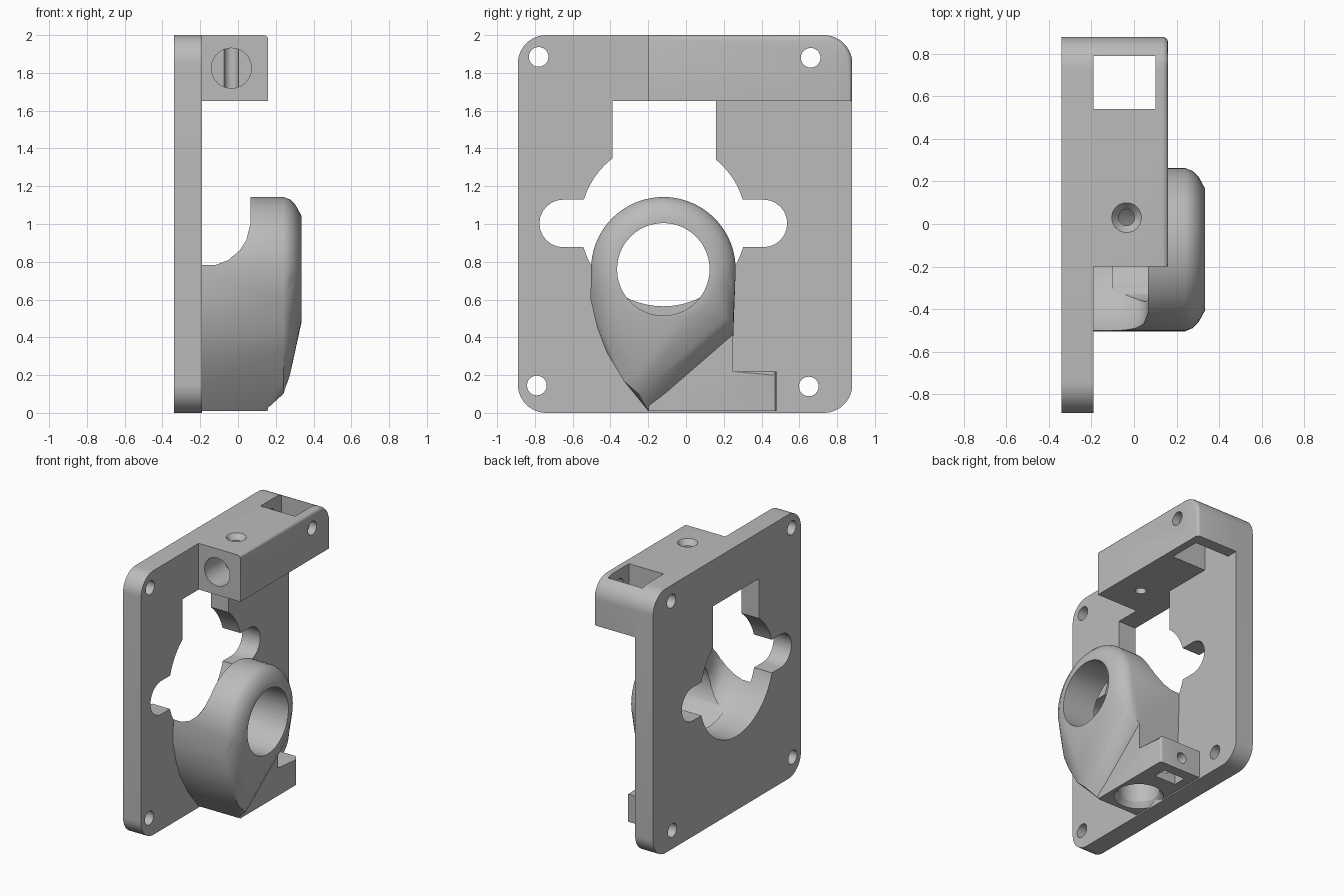
import bpy, bmesh, math
from mathutils import Matrix, Vector

cube = bpy.data.objects.get("Cube")
if cube:
    bpy.data.objects.remove(cube, do_unlink=True)

grey = bpy.data.materials.new("plain grey")
grey.use_nodes = True
COLOUR = (0.5, 0.5, 0.5, 1)
grey.diffuse_color = COLOUR
grey.node_tree.nodes["Principled BSDF"].inputs["Base Color"].default_value = COLOUR

BACK, FRONT = -0.34, -0.19          # plate faces along x
HEAD = (-0.12, 0.76)                # nozzle centre (y, z)
BORE = (-0.12, 1.0)                 # large opening centre (y, z)


def finish(name, bm):
    bmesh.ops.recalc_face_normals(bm, faces=bm.faces)
    mesh = bpy.data.meshes.new(name)
    bm.to_mesh(mesh)
    bm.free()
    mesh.materials.append(grey)
    obj = bpy.data.objects.new(name, mesh)
    bpy.context.collection.objects.link(obj)
    return obj


def arc(centre, r, a0, a1, n=12):
    steps = [math.radians(a0 + (a1 - a0) * i / n) for i in range(n + 1)]
    return [(centre[0] + r * math.cos(a), centre[1] + r * math.sin(a)) for a in steps]


def prism(name, pts, x0, x1, bevel=None):
    """Extrude a (y, z) outline along x; bevel holds the width and a test for rim edges."""
    bm = bmesh.new()
    face = bm.faces.new([bm.verts.new((x0, y, z)) for y, z in pts])
    ext = bmesh.ops.extrude_face_region(bm, geom=[face])
    verts = [v for v in ext["geom"] if isinstance(v, bmesh.types.BMVert)]
    bmesh.ops.translate(bm, verts=verts, vec=(x1 - x0, 0, 0))
    if bevel:
        rim = [e for e in bm.edges if all(abs(v.co.x - x1) < 1e-5 for v in e.verts)
               and bevel[1]((e.verts[0].co + e.verts[1].co) / 2)]
        bmesh.ops.bevel(bm, geom=rim, offset=bevel[0], segments=3, profile=0.5, affect='EDGES')
    return finish(name, bm)


def rect(y0, y1, z0, z1):
    return [(y0, z0), (y1, z0), (y1, z1), (y0, z1)]


def cylinder(name, start, axis, length, r, r2=None, n=40):
    bm = bmesh.new()
    bmesh.ops.create_cone(bm, cap_ends=True, segments=n, radius1=r,
                          radius2=r if r2 is None else r2, depth=length)
    direction = Vector(axis)
    turn = direction.to_track_quat('Z', 'Y').to_matrix().to_4x4()
    place = Matrix.Translation(Vector(start) + direction * length / 2)
    bmesh.ops.transform(bm, matrix=place @ turn, verts=bm.verts)
    return finish(name, bm)


def hull(name, rings):
    bm = bmesh.new()
    for x, pts in rings:
        for y, z in pts:
            bm.verts.new((x, y, z))
    out = bmesh.ops.convex_hull(bm, input=bm.verts)
    loose = {g for g in out["geom_interior"] + out["geom_unused"]
             if isinstance(g, bmesh.types.BMVert) and g.is_valid}
    bmesh.ops.delete(bm, geom=list(loose), context='VERTS')
    return finish(name, bm)


def combine(target, tools, operation='DIFFERENCE'):
    for tool in tools:
        mod = target.modifiers.new("join", 'BOOLEAN')
        mod.operation, mod.solver, mod.object = operation, 'EXACT', tool
    bpy.context.view_layer.update()
    graph = bpy.context.evaluated_depsgraph_get()
    mesh = bpy.data.meshes.new_from_object(target.evaluated_get(graph))
    target.modifiers.clear()
    target.data = mesh


# Mounting plate outline with rounded corners
R = 0.15
outline = []
for cy, cz, a in ((0.73, 1.85, 0), (-0.74, 1.85, 90), (-0.74, 0.15, 180), (0.73, 0.15, 270)):
    outline += arc((cy, cz), R, a, a + 90)
plate = prism("mounting_plate", outline, BACK, FRONT)

# Upper clamp block, flush with the plate's top and rounded corner
block = prism("clamp_block",
              [(-0.2, 1.65), (0.88, 1.65)] + arc((0.73, 1.85), R, 0, 90) + [(-0.2, 2)],
              FRONT, 0.16, (0.025, lambda p: p.z > 1.66 and p.y > -0.19))

# Nozzle housing: round head narrowing to a point at the base
left = [(-0.505, 0.6), (-0.47, 0.45), (-0.42, 0.32), (-0.33, 0.17)]
head = arc(HEAD, 0.383, -10, 190, 40)
full = head + left + [(-0.2, 0.01), (0.25, 0.4)]
housing = hull("nozzle_housing", [
    (FRONT, full),
    (0.14, full),
    (0.24, head + left + [(-0.25, 0.1), (0.25, 0.48)]),
    (0.275, arc(HEAD, 0.37, -10, 190, 40) + [(-0.43, 0.4), (-0.26, 0.2), (0.21, 0.5)]),
    (0.305, arc(HEAD, 0.34, 0, 360, 48)),
    (0.335, arc(HEAD, 0.285, 0, 360, 48)),
])

# Foot with the screw tab, joined to the housing
foot = prism("foot", [(-0.2, 0.01), (0.48, 0.01), (0.48, 0.22), (0.25, 0.22),
                      (0.25, 0.8), (-0.1, 0.8)], FRONT, 0.16,
             (0.02, lambda p: p.y > 0.3 and p.z > 0.05))
combine(housing, [foot], 'UNION')

# Domed cavity behind the nozzle
cavity = hull("cavity", [(x, arc(BORE, r, 0, 360, 64)[:-1]) for x, r in
                         ((-0.5, 0.44), (-0.12, 0.44), (-0.05, 0.425),
                          (0.01, 0.395), (0.045, 0.36), (0.065, 0.3))])

# Openings in the plate: side slots, square notch and corner screw holes
slots = prism("slots", arc((-0.65, 1.003), 0.126, 90, 270) + arc((0.41, 1.003), 0.126, -90, 90),
              -0.5, FRONT + 0.01)
notch = prism("notch", rect(-0.39, 0.16, 1.0, 1.65), -0.5, 0)
screws = [cylinder("screw_hole", (-0.6, y, z), (1, 0, 0), 1, 0.052, n=24)
          for y, z in ((-0.78, 1.885), (0.66, 1.88), (-0.79, 0.145), (0.65, 0.14))]
combine(plate, [cavity, slots, notch] + screws)

# Clamp block: rod socket, set screw with countersink, nut pocket
socket = cylinder("rod_socket", (-0.035, -0.4, 1.825), (0, 1, 0), 0.43, 0.106)
set_screw = cylinder("set_screw", (-0.035, 0.03, 1.5), (0, 0, 1), 0.7, 0.038, n=24)
sink = cylinder("countersink", (-0.035, 0.03, 1.96), (0, 0, 1), 0.05, 0.038, 0.078, n=32)
pocket = prism("nut_pocket", rect(0.54, 0.79, 1.4, 2.2), -0.3, 0.1)
combine(block, [socket, set_screw, sink, pocket, screws[1]])

# Housing: nozzle opening, lower rod socket, tab nut slot and screw
nozzle = cylinder("nozzle_hole", (-0.1, *HEAD), (1, 0, 0), 0.6, 0.245, n=48)
lower = cylinder("lower_socket", (-0.035, 0.01, -0.1), (0, 0, 1), 0.45, 0.145)
flare = cylinder("socket_flare", (-0.035, 0.01, -0.01), (0, 0, 1), 0.06, 0.185, 0.145)
nut = prism("tab_nut_slot", rect(0.3, 0.4, -0.1, 0.17), -0.12, 0.06)
tab_screw = cylinder("tab_screw", (-0.03, 0.1, 0.11), (0, 1, 0), 0.6, 0.04, n=24)
combine(housing, [cavity, nozzle, lower, flare, nut, tab_screw])

# Remove the cutters and shade the finished parts
for tool in [foot, cavity, slots, notch, socket, set_screw, sink, pocket, nozzle,
             lower, flare, nut, tab_screw] + screws:
    bpy.data.objects.remove(tool, do_unlink=True)
for part in (plate, block, housing):
    bpy.ops.object.select_all(action='DESELECT')
    part.select_set(True)
    bpy.context.view_layer.objects.active = part
    bpy.ops.object.shade_smooth_by_angle(angle=math.radians(30))
